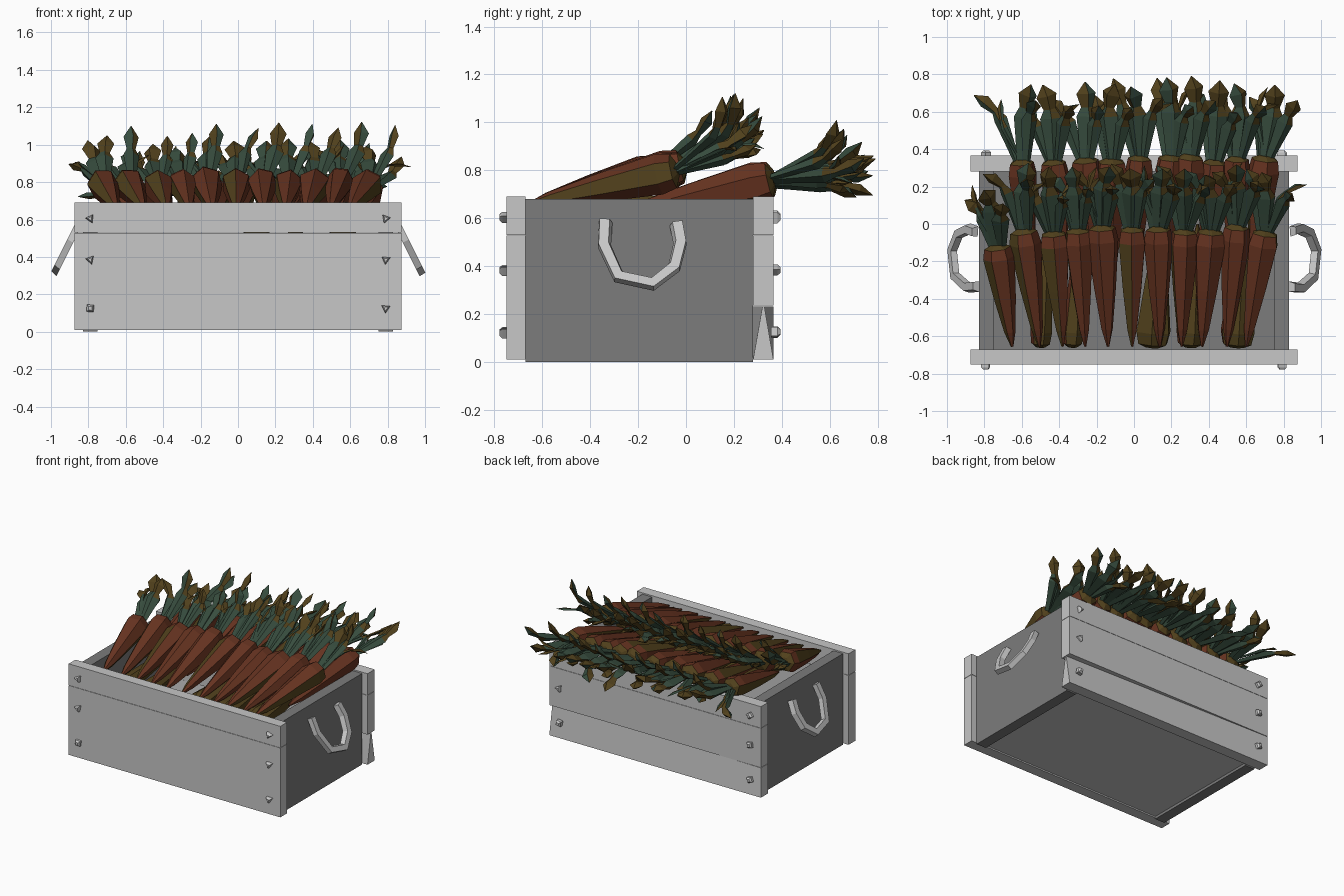
import bpy, bmesh, math, random
from mathutils import Vector

random.seed(11)
cube = bpy.data.objects.get("Cube")
if cube:
    bpy.data.objects.remove(cube)


def material(name, rgb):
    m = bpy.data.materials.new(name)
    m.use_nodes = True
    m.diffuse_color = (*rgb, 1)
    m.node_tree.nodes["Principled BSDF"].inputs["Base Color"].default_value = (*rgb, 1)
    return m


LIGHT = material("light grey wood", (0.57, 0.57, 0.57))
DARK = material("dark grey wood", (0.2, 0.2, 0.2))
ORANGE = material("rusty orange", (0.137, 0.034, 0.015))
OLIVE = material("olive brown", (0.085, 0.054, 0.012))
GREEN = material("leaf green", (0.038, 0.073, 0.048))


def finish(bm, name, *mats):
    bmesh.ops.recalc_face_normals(bm, faces=bm.faces)
    mesh = bpy.data.meshes.new(name)
    bm.to_mesh(mesh)
    bm.free()
    for m in mats:
        mesh.materials.append(m)
    obj = bpy.data.objects.new(name, mesh)
    bpy.context.collection.objects.link(obj)
    return obj


def box(name, lo, hi, mat):
    bm = bmesh.new()
    bmesh.ops.create_cube(bm, size=1)
    for v in bm.verts:
        v.co = Vector([lo[i] if v.co[i] < 0 else hi[i] for i in range(3)])
    return finish(bm, name, mat)


def tube(bm, path, radii, sides, flat=1.0, rule=lambda seg, side: 0, turn=0.0):
    """Faceted tube along a path; rule gives the material of each face."""
    rings = []
    for i, p in enumerate(path):
        d = (path[min(i + 1, len(path) - 1)] - path[max(i - 1, 0)]).normalized()
        w = d.cross(Vector((0, 0, 1))).normalized()
        n = w.cross(d)
        angles = [turn + math.tau * k / sides for k in range(sides)]
        rings.append([bm.verts.new(p + radii[i] * (w * math.cos(a) + n * flat * math.sin(a)))
                      for a in angles])
    for i in range(len(rings) - 1):
        for k in range(sides):
            j = (k + 1) % sides
            f = bm.faces.new((rings[i][k], rings[i][j], rings[i + 1][j], rings[i + 1][k]))
            f.material_index = rule(i, k)
    bm.faces.new(rings[0][::-1]).material_index = rule(0, 0)
    bm.faces.new(rings[-1]).material_index = rule(len(rings) - 2, 0)


# Crate: planks front and back, darker sides, floor over a light base board
W = 0.875
box("front_lower_plank", (-W, -0.75, 0.01), (W, -0.67, 0.528), LIGHT)
box("front_upper_plank", (-W, -0.75, 0.53), (W, -0.67, 0.69), LIGHT)
box("back_upper_plank", (-W, 0.28, 0.53), (W, 0.365, 0.69), LIGHT)
box("back_middle_plank", (-W, 0.28, 0.235), (W, 0.365, 0.528), LIGHT)
box("base_board", (-0.75, -0.67, 0.02), (0.75, 0.28, 0.04), LIGHT)
box("inner_floor", (-0.75, -0.67, 0.04), (0.75, 0.28, 0.06), DARK)
for s, side in ((-1, "right"), (1, "left")):
    box(side + "_panel", (min(s * 0.75, s * 0.83), -0.67, 0),
        (max(s * 0.75, s * 0.83), 0.28, 0.68), DARK)

# Warped bottom plank, pinched along its top at one end
warped = box("back_lower_plank", (-W, 0.28, 0.01), (W, 0.365, 0.232), LIGHT)
for v in warped.data.vertices:
    if v.co.x > 0 and v.co.z > 0.1:
        v.co.y = 0.323 + (0.004 if v.co.y > 0.3 else -0.004)

# Bolts
bm = bmesh.new()
for x in (-0.79, 0.79):
    for z in (0.125, 0.385, 0.605):
        for y, s in ((-0.75, -1), (0.365, 1)):
            path = [Vector((x, y + s * t, z)) for t in (-0.01, 0.016, 0.029)]
            tube(bm, path, [0.027, 0.027, 0.014], random.choice((3, 4)), turn=random.random())
finish(bm, "bolts", LIGHT)

# Drooping U-shaped handles
profile = [(-0.335, 0.59), (-0.34, 0.49), (-0.28, 0.36), (-0.14, 0.33),
           (-0.05, 0.4), (-0.025, 0.5), (-0.04, 0.58)]
for s, side in ((-1, "right"), (1, "left")):
    bm = bmesh.new()
    rings = []
    for i, (y, z) in enumerate(profile):
        c = Vector((s * (0.845 + (0.59 - z) * 0.5), y, z))
        a = profile[max(i - 1, 0)]
        b = profile[min(i + 1, len(profile) - 1)]
        t = Vector((-s * (b[1] - a[1]) * 0.5, b[0] - a[0], b[1] - a[1])).normalized()
        n = Vector((s, 0, 0.5)).normalized()
        w = t.cross(n)
        rings.append([bm.verts.new(c + w * u * 0.028 + n * v * 0.018)
                      for u, v in ((-1, -1), (1, -1), (0.9, 1), (-0.6, 1))])
    for a, b in zip(rings, rings[1:]):
        for k in range(4):
            j = (k + 1) % 4
            bm.faces.new((a[k], a[j], b[j], b[k]))
    bm.faces.new(rings[0])
    bm.faces.new(rings[-1])
    finish(bm, side + "_handle", LIGHT)


def root(bm, crown, tip, radius, strips, start):
    """Six-sided carrot with an olive crown and olive strips beyond a station."""
    stations = [(-0.03, 0.4), (0.0, 0.85), (0.1, 1.0), (0.5, 0.7), (0.85, 0.36), (1.0, 0.08)]
    path = [crown.lerp(tip, t) for t, r in stations]

    def rule(seg, side):
        return int(seg == 0 or (side in strips and seg >= start))
    tube(bm, path, [radius * r for t, r in stations], 6, rule=rule, turn=random.uniform(0, 0.8))


def leaf(bm, base, yaw, pitch, length, width, bend, swing):
    """Flat blade that flares, narrows, then bends into an olive pointed head."""
    shape = [(0, 0.5), (0.3, 0.75), (0.25, 1.0), (0.12, 0.55), (0.18, 0.95), (0.15, 0.04)]
    path, p = [], base
    for i, (step, r) in enumerate(shape):
        e = pitch + bend * max(0, i - 2)
        a = yaw + swing * max(0, i - 2)
        p = p + length * step * Vector((math.sin(a) * math.cos(e),
                                        math.cos(a) * math.cos(e), math.sin(e)))
        path.append(p)
    green_side = random.randrange(4)

    def rule(seg, side):
        return int((seg >= 3 and side != green_side) or (seg == 2 and side % 2 == 0))
    tube(bm, path, [width * r for step, r in shape], 4, 0.55, rule, random.uniform(-0.5, 0.5))


# Two layers of carrots with leafy tops
upper = [-0.73, -0.59, -0.43, -0.3, -0.17, -0.01, 0.13, 0.27, 0.41, 0.55, 0.7]
lower = [-0.6, -0.43, -0.26, -0.12, 0.03, 0.2, 0.3, 0.43, 0.55, 0.7]
layers = (("upper", upper, -0.04, 0.805, -0.655, 0.66, 20, 0.39),
          ("lower", lower, 0.34, 0.755, -0.3, 0.61, 4, 0.42))
for name, xs, cy, cz, ty, tz, pitch, reach in layers:
    roots, leaves = bmesh.new(), bmesh.new()
    for x in xs:
        jitter = random.uniform(-0.02, 0.02)
        crown = Vector((x, cy + jitter - (0.08 if x < -0.7 else 0), cz + jitter * 0.6))
        tip = Vector((x * 0.9 + random.uniform(-0.03, 0.03), ty, tz))
        strips = (random.choice((0, 2, 5)), random.choice((3, 4)))
        root(roots, crown, tip, random.uniform(0.076, 0.09), strips, random.choice((1, 2, 2)))
        base = crown - (tip - crown) * 0.015
        lean = 0.22 * x
        # Broad main blade, two side leaves and a thin curling shoot
        leaf(leaves, base, lean * 0.5 + random.uniform(-0.08, 0.12),
             math.radians(pitch + random.uniform(-2, 9)), reach * random.uniform(0.95, 1.08),
             random.uniform(0.052, 0.062), random.uniform(0.05, 0.2), random.uniform(-0.15, 0.15))
        for s in (-1, 1):
            leaf(leaves, base + Vector((s * 0.025, 0, s * 0.01)),
                 lean + s * random.uniform(0.1, 0.3),
                 math.radians(pitch + 8 + s * random.uniform(4, 14)),
                 reach * random.uniform(0.8, 1.05), random.uniform(0.036, 0.05),
                 random.uniform(0, 0.2) + s * 0.12, s * random.uniform(0, 0.3))
        leaf(leaves, base, lean + random.choice((-0.35, 0.25)), math.radians(pitch + 3),
             reach * random.uniform(0.85, 1.0), 0.018, random.uniform(-0.3, 0.25),
             random.uniform(0.1, 0.4))
    finish(roots, name + "_carrots", ORANGE, OLIVE)
    finish(leaves, name + "_carrot_leaves", GREEN, OLIVE)

# Olive carrots beneath, with their blunt ends against the front planks
bm = bmesh.new()
for x, r in ((-0.5, 0.06), (-0.33, 0.06), (0.1, 0.1), (0.3, 0.08), (0.55, 0.1)):
    root(bm, Vector((x, -0.64, 0.58)), Vector((x + 0.04, 0.0, 0.67)), r, (0, 1, 3, 4, 5), 1)
finish(bm, "under_carrots", ORANGE, OLIVE)
